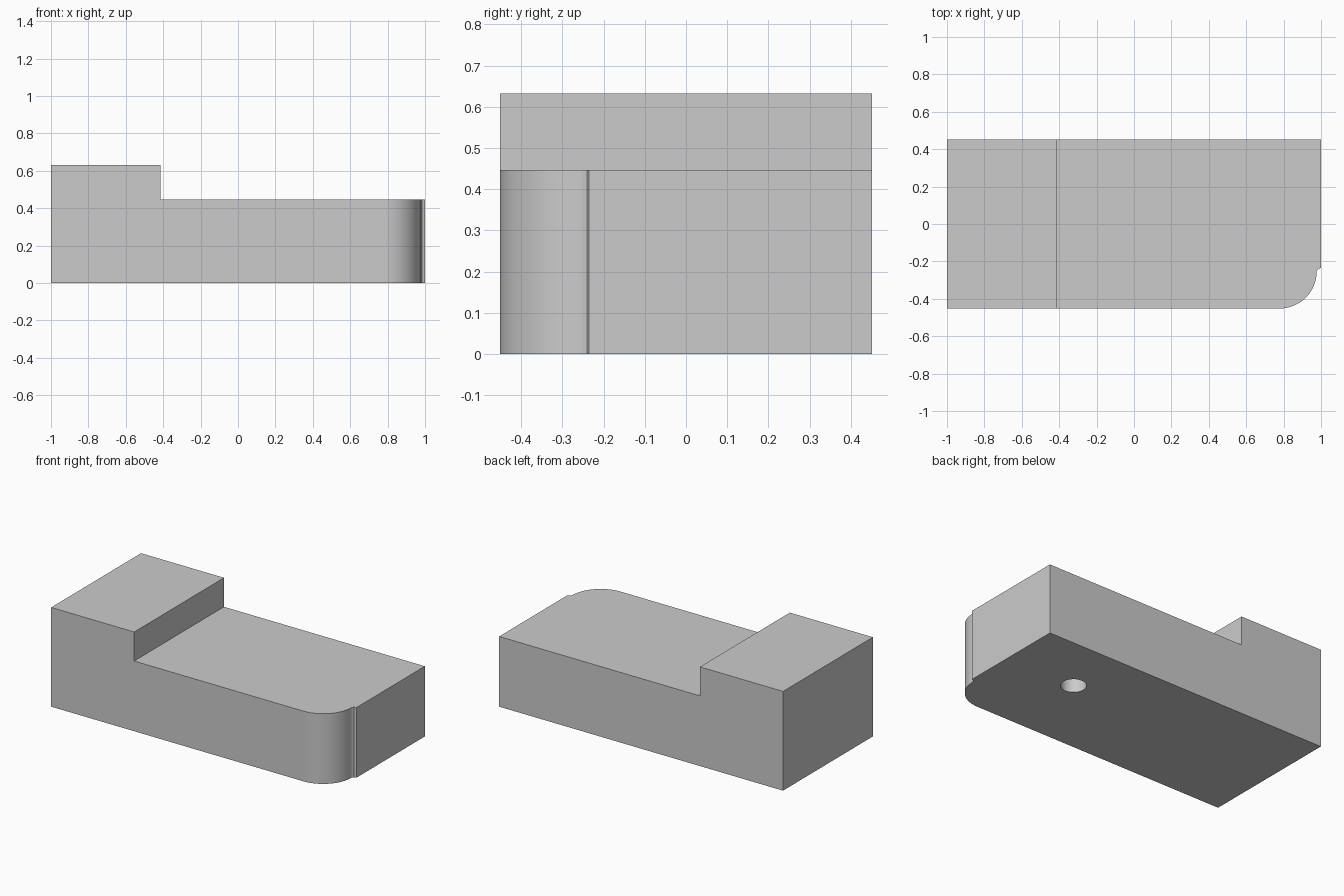
import bpy, bmesh
from math import cos, sin, pi, radians
from mathutils import Matrix, Vector

if "Cube" in bpy.data.objects:
    bpy.data.objects.remove(bpy.data.objects["Cube"])

HALF_Y = 0.452
STEP_X = -0.415
SLAB_Z, STEP_Z = 0.447, 0.632

grey = bpy.data.materials.new("plain_grey")
grey.use_nodes = True
colour = (0.6, 0.6, 0.6, 1)
grey.diffuse_color = colour
grey.node_tree.nodes["Principled BSDF"].inputs["Base Color"].default_value = colour


def make_object(name, bm):
    bmesh.ops.recalc_face_normals(bm, faces=bm.faces[:])
    mesh = bpy.data.meshes.new(name)
    bm.to_mesh(mesh)
    bm.free()
    mesh.materials.append(grey)
    obj = bpy.data.objects.new(name, mesh)
    bpy.context.collection.objects.link(obj)
    return obj


def raise_faces(bm, faces, height, keep):
    result = bmesh.ops.extrude_face_region(bm, geom=faces, use_keep_orig=keep)
    verts = [g for g in result["geom"] if isinstance(g, bmesh.types.BMVert)]
    bmesh.ops.translate(bm, verts=verts, vec=(0, 0, height))
    return [g for g in result["geom"] if isinstance(g, bmesh.types.BMFace)]


# Stepped body: plan outline with one rounded corner and a small lip beside it
bm = bmesh.new()
radius = 0.2
corner = Vector((0.777, -HALF_Y + radius))
arc = [(corner.x + radius * sin(a), corner.y - radius * cos(a))
       for a in (i * pi / 48 for i in range(25))]
lip = [(0.984, -0.24), (1, -0.235)]
slab_plan = [(STEP_X, -HALF_Y)] + arc + lip + [(1, HALF_Y), (STEP_X, HALF_Y)]
slab = [bm.verts.new((x, y, 0)) for x, y in slab_plan]
ends = [bm.verts.new((-1, y, 0)) for y in (HALF_Y, -HALF_Y)]
plan = [bm.faces.new(slab), bm.faces.new([slab[0], slab[-1]] + ends)]
tops = raise_faces(bm, plan, SLAB_Z, True)
# Remove the wall left between the two plan areas, if any
inner = [f for f in bm.faces if all(abs(v.co.x - STEP_X) < 1e-4 for v in f.verts)]
bmesh.ops.delete(bm, geom=inner, context="FACES_ONLY")
block_top = [f for f in tops if f.is_valid and f.calc_center_median().x < STEP_X]
raise_faces(bm, block_top, STEP_Z - SLAB_Z, False)
bmesh.ops.recalc_face_normals(bm, faces=bm.faces[:])
flat_edges = [e for e in bm.edges if len(e.link_faces) == 2
              and e.calc_face_angle(pi) < radians(0.5)]
bmesh.ops.dissolve_edges(bm, edges=flat_edges, use_verts=True)
body = make_object("stepped_block", bm)

# Blind round hole in the underside
HOLE_DEPTH = 0.25
bm = bmesh.new()
bmesh.ops.create_cone(bm, cap_ends=True, segments=48, radius1=0.074, radius2=0.074,
                      depth=2 * HOLE_DEPTH, matrix=Matrix.Translation((0.514, 0.08, 0)))
cutter = make_object("hole_cutter", bm)
cutter.hide_render = True
cut = body.modifiers.new("hole", "BOOLEAN")
cut.operation = "DIFFERENCE"
cut.solver = "EXACT"
cut.object = cutter

bpy.ops.object.select_all(action="DESELECT")
body.select_set(True)
bpy.context.view_layer.objects.active = body
bpy.ops.object.modifier_apply(modifier=cut.name)
bpy.data.objects.remove(cutter)
bpy.ops.object.shade_smooth_by_angle(angle=radians(20))
